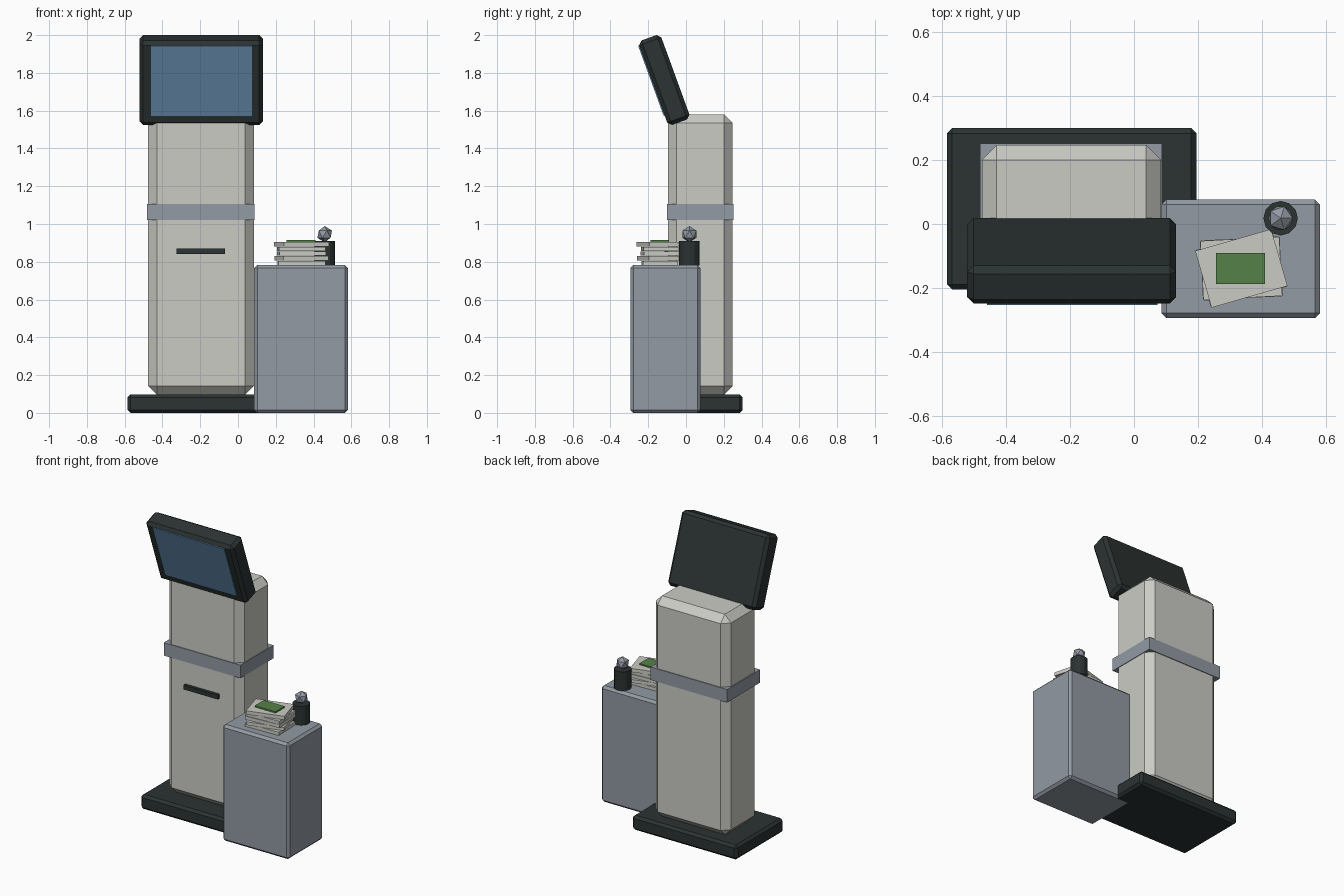
import bpy, math

if "Cube" in bpy.data.objects:
    bpy.data.objects.remove(bpy.data.objects["Cube"])


def material(name, rgb):
    m = bpy.data.materials.new(name)
    m.diffuse_color = (*rgb, 1)
    m.use_nodes = True
    m.node_tree.nodes["Principled BSDF"].inputs["Base Color"].default_value = m.diffuse_color
    return m


DARK = material("charcoal", (0.024, 0.033, 0.032))
CREAM = material("off_white", (0.60, 0.60, 0.56))
GREY = material("blue_grey", (0.29, 0.325, 0.37))
BLUE = material("screen_blue", (0.13, 0.27, 0.43))
GREEN = material("green", (0.09, 0.22, 0.065))


def finish(name, mat):
    ob = bpy.context.object
    ob.name = ob.data.name = name
    ob.data.materials.append(mat)
    return ob


def box(name, mat, center, size, bevel=0, rot=(0, 0, 0)):
    bpy.ops.mesh.primitive_cube_add(size=1)
    ob = finish(name, mat)
    for v in ob.data.vertices:
        v.co = [c * s for c, s in zip(v.co, size)]
    ob.location, ob.rotation_euler = center, rot
    if bevel:
        mod = ob.modifiers.new("chamfer", 'BEVEL')
        mod.width, mod.segments = bevel, 1
    return ob


def span(name, mat, lo, hi, bevel=0):
    return box(name, mat, [(a + b) / 2 for a, b in zip(lo, hi)],
               [b - a for a, b in zip(lo, hi)], bevel)


# Kiosk body
span("base_plate", DARK, (-0.585, -0.205, 0), (0.195, 0.30, 0.098), 0.016)
span("column", CREAM, (-0.476, -0.095, 0.097), (0.084, 0.247, 1.58), 0.046)
span("column_band", GREY, (-0.482, -0.10, 1.02), (0.088, 0.252, 1.107))
span("card_slot", DARK, (-0.325, -0.115, 0.84), (-0.07, -0.09, 0.87))

# Tilted display: screen plate sits on the front face of the housing
TILT = math.radians(20)
C = (-0.195, -0.115, 1.7625)
THICK = 0.125
box("display_housing", DARK, C, (0.654, THICK, 0.475), 0.02, (TILT, 0, 0))
ly, lz = -THICK / 2 - 0.001, 0.02
box("display_screen", BLUE,
    (-0.193, C[1] + ly * math.cos(TILT) - lz * math.sin(TILT),
     C[2] + ly * math.sin(TILT) + lz * math.cos(TILT)),
    (0.534, 0.009, 0.394), 0, (TILT, 0, 0))

# Side cabinet
span("side_cabinet", GREY, (0.086, -0.295, 0), (0.582, 0.077, 0.782), 0.016)

# Stack of paper, each sheaf turned a little
T = 0.0245
for i, ang in enumerate((2, 15, -4, 3, 16)):
    box(f"paper_stack_{i + 1}", CREAM, (0.336, -0.139, 0.782 + T * (i + 0.5)),
        (0.2475, 0.185, T * 0.9 if i < 4 else T), 0, (0, 0, math.radians(-ang if ang < 0 else ang)))
span("green_card", GREEN, (0.256, -0.1875, 0.902), (0.41, -0.09, 0.914))

# Small bottle with faceted stopper
bpy.ops.mesh.primitive_cylinder_add(vertices=12, radius=0.054, depth=0.128,
                                    location=(0.459, 0.018, 0.845))
finish("bottle", DARK)
bpy.ops.mesh.primitive_ico_sphere_add(subdivisions=1, radius=0.043,
                                      location=(0.459, 0.018, 0.946))
finish("bottle_stopper", GREY)
